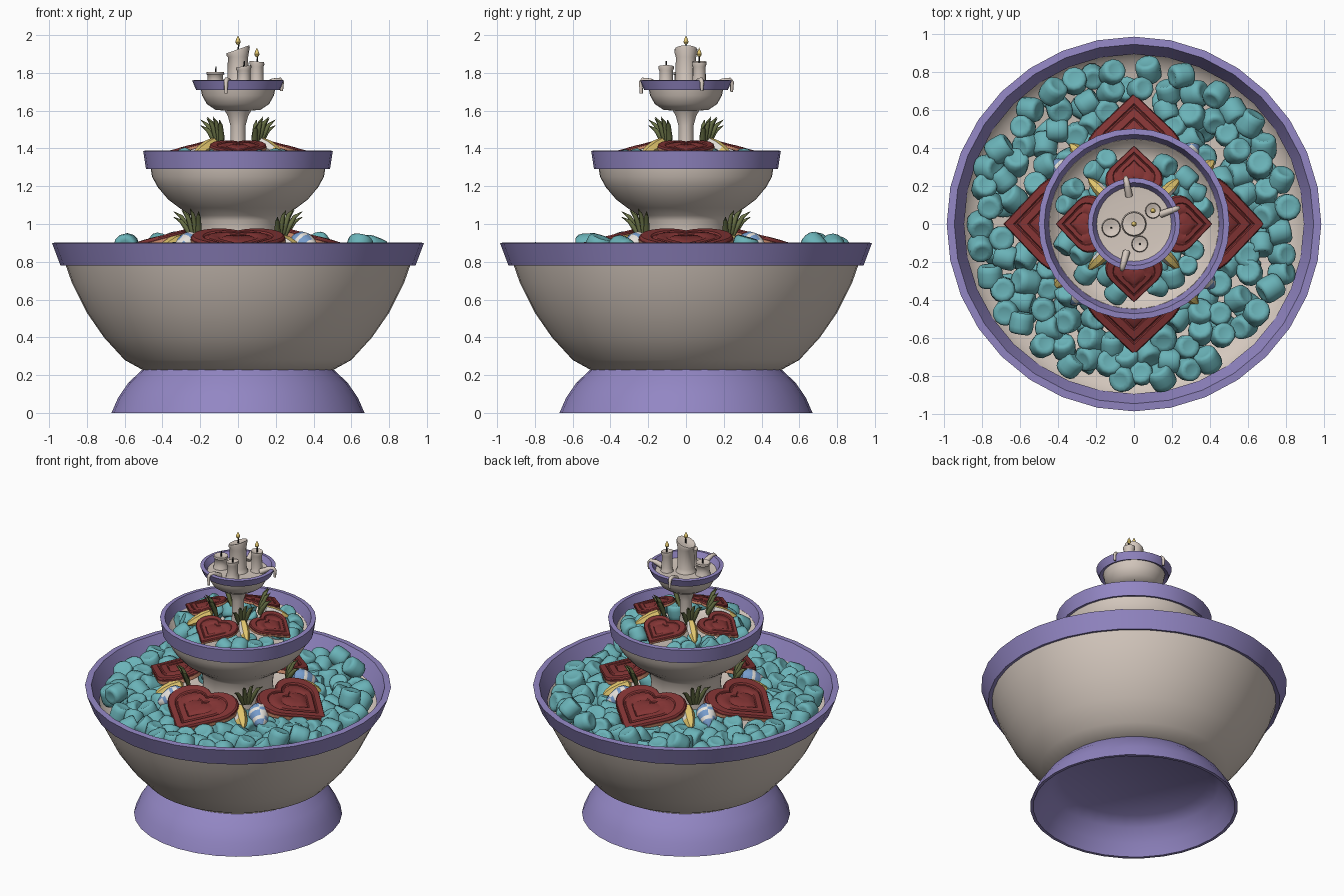
import bpy, bmesh, random
from math import sin, cos, pi, radians, hypot

random.seed(7)
cube = bpy.data.objects.get("Cube")
if cube:
    bpy.data.objects.remove(cube, do_unlink=True)


def material(name, r, g, b):
    m = bpy.data.materials.new(name)
    m.use_nodes = True
    m.diffuse_color = (r, g, b, 1)
    m.node_tree.nodes["Principled BSDF"].inputs["Base Color"].default_value = (r, g, b, 1)
    return m


PURPLE = material("lavender", .29, .24, .55)
CREAM = material("cream", .67, .585, .52)
TEAL = material("teal", .145, .45, .48)
RED = material("deep red", .23, .035, .035)
YELLOW = material("yellow", .78, .58, .16)
GREEN = material("leaf green", .14, .165, .06)
BLUE = material("icing blue", .18, .33, .60)
WHITE = material("icing white", .80, .77, .72)
BLACK = material("wick black", .02, .02, .02)
BISCUIT = material("biscuit", .66, .28, .16)


def finish(bm, name, mats, angle=40):
    bmesh.ops.remove_doubles(bm, verts=bm.verts, dist=.0001)
    bmesh.ops.recalc_face_normals(bm, faces=bm.faces)
    me = bpy.data.meshes.new(name)
    bm.to_mesh(me)
    bm.free()
    for m in mats:
        me.materials.append(m)
    me.shade_smooth()
    me.set_sharp_from_angle(angle=radians(angle))
    return me


def loft(name, rings, mats, bands=None, caps=False, angle=40):
    """Skin a list of closed point rings; bands gives a material per strip."""
    bm = bmesh.new()
    rows = [[bm.verts.new(p) for p in ring] for ring in rings]
    n = len(rows[0])
    for i, (lo, hi) in enumerate(zip(rows, rows[1:])):
        for j in range(n):
            k = (j + 1) % n
            f = bm.faces.new((lo[j], lo[k], hi[k], hi[j]))
            f.material_index = bands[i] if bands else 0
    if caps:
        bm.faces.new(rows[0])
        bm.faces.new(rows[-1]).material_index = bands[-1] if bands else 0
    return finish(bm, name, mats, angle)


def lathe(name, profile, mats, seg=32, bands=None, angle=40):
    rings = [[(r * cos(2 * pi * j / seg), r * sin(2 * pi * j / seg), z) for j in range(seg)]
             for r, z in profile]
    return loft(name, rings, mats, bands, angle=angle)


def place(name, me, loc=(0, 0, 0), rot=(0, 0, 0), scale=(1, 1, 1)):
    ob = bpy.data.objects.new(name, me)
    ob.location, ob.rotation_euler, ob.scale = loc, rot, scale
    bpy.context.collection.objects.link(ob)
    return ob


def tubes(name, paths, depth, mat, taper):
    cu = bpy.data.curves.new(name, 'CURVE')
    cu.dimensions = '3D'
    cu.bevel_depth, cu.bevel_resolution, cu.use_fill_caps = depth, 1, True
    cu.materials.append(mat)
    for path in paths:
        sp = cu.splines.new('POLY')
        sp.points.add(len(path) - 1)
        for pt, co, w in zip(sp.points, path, taper):
            pt.co, pt.radius = (*co, 1), w
    return place(name, cu)


def polar(a, r, t, z):
    """Point at angle a, radius r, shifted sideways by t."""
    return (r * cos(a) - t * sin(a), r * sin(a) + t * cos(a), z)


# Hollow foot
place("foot", lathe("foot", [(0, .23), (.505, .23), (.58, .16), (.635, .08), (.67, 0), (.65, 0),
                             (.61, .08), (.55, .16), (.48, .21), (0, .21)], [PURPLE]))

# Bowls with their stems and hollowed insides
place("large_bowl", lathe("large_bowl", [
    (0, .225), (.50, .225), (.60, .28), (.71, .40), (.80, .53), (.88, .69), (.915, .79), (.905, .80),
    (.895, .785), (.86, .75), (.80, .72), (.5, .70), (0, .70)], [CREAM], 48))
place("middle_bowl", lathe("middle_bowl", [
    (0, .69), (.24, .69), (.225, .94), (.235, 1.02), (.25, 1.045), (.31, 1.085), (.37, 1.13), (.425, 1.195),
    (.455, 1.25), (.465, 1.31), (.445, 1.315), (.43, 1.30), (.40, 1.27), (.35, 1.25), (0, 1.25)],
    [CREAM], 48))
place("candle_dish", lathe("candle_dish", [
    (0, 1.24), (.05, 1.24), (.04, 1.40), (.04, 1.52), (.055, 1.575), (.07, 1.60), (.12, 1.605), (.165, 1.635),
    (.19, 1.68), (.2, 1.725), (.16, 1.72), (0, 1.72)], [CREAM]))

# Flared rims
for name, inner, bottom, top, z0, z1, lip in (("large_rim", .893, .94, .985, .78, .90, .04),
                                              ("middle_rim", .443, .487, .502, 1.29, 1.387, .03),
                                              ("dish_rim", .195, .222, .243, 1.71, 1.76, .025)):
    place(name, lathe(name, [(inner, z0 + .012), (bottom, z0), (top, z1), (top - lip, z1 + .003),
                             (inner, z0 + .012)], [PURPLE], 32, angle=30))

# Shared pieces for the two filled tiers
marshmallow = lathe("marshmallow", [(0, -.047), (.03, -.050), (.047, -.054), (.058, -.043), (.062, -.02),
                                    (.060, .02), (.058, .043), (.047, .054), (.03, .050), (0, .047)],
                    [TEAL], 12, angle=60)


def heart_outline(s, n=9):
    """Right half is a straight side and a round lobe, then mirrored."""
    c, h = s / 8 ** .5, 3 * s / 8 ** .5
    half = [(0, 0), (c, c)]
    half += [(c + s / 2 * cos(-pi / 4 + pi * i / n), h + s / 2 * sin(-pi / 4 + pi * i / n)) for i in range(n + 1)]
    return half + [(-x, y) for x, y in half[-2:0:-1]]


S = .29
outline = heart_outline(S)
steps = [(.97, 0), (1, .004), (1, .027), (.985, .029), (.985, .038), (.95, .046), (.74, .046),
         (.71, .038), (.67, .038), (.63, .046), (.42, .046), (.39, .04), (.36, .04), (.32, .046), (.1, .048)]
mid = .8 * S
heart = loft("heart_biscuit", [[(x * k, mid + (y - mid) * k, z) for x, y in outline] for k, z in steps],
             [BISCUIT, RED], [0, 0] + [1] * (len(steps) - 3), caps=True)

# Berry: icing blue, with a striped white right-hand side
berry = lathe("iced_berry", [(0, -.075), (.035, -.07), (.055, -.045), (.06, -.02), (.058, 0), (.052, .022),
                             (.047, .035), (.038, .055), (.031, .065), (.016, .085), (0, .092)],
              [BLUE, WHITE], 12, [0, 0, 0, 1, 0, 0, 1, 0, 0, 0])
for p in berry.polygons:
    if p.center.x > .012:
        p.material_index = 1 - p.material_index
wedge = lathe("fruit_wedge", [(0, -.10), (.035, -.085), (.045, -.03), (.04, .03), (.026, .075), (0, .11)],
              [YELLOW, WHITE], 6)
for p in wedge.polygons:
    if p.center.x < -.01 and p.center.z < .05:
        p.material_index = 1


def fill_tier(label, k, top, r0, r1, size, lift, tip_z):
    # Scattered marshmallows: a sparse bed, then a dense layer kept clear of the heart biscuits
    for drop, gap in ((.08, .15), (0, .09)):
        spots = []
        for _ in range(9000):
            a, r = random.uniform(0, 2 * pi), r1 * random.uniform((r0 / r1) ** 2, 1) ** .5
            x, y = r * cos(a), r * sin(a)
            if r > r1 - drop * .6 or abs(x) + abs(y) < .74 * k and min(abs(x), abs(y)) < .2 * k:
                continue
            if any(hypot(x - u, y - v) < gap * size for u, v in spots):
                continue
            spots.append((x, y))
            z = top - drop * size + random.uniform(-.015, .012)
            if not drop and r > .85 * r1 and random.random() < .1:
                z += lift
            sc = size * random.uniform(.95, 1.1)
            place(label + "_marshmallow", marshmallow, (x, y, z),
                  (random.uniform(0, pi), 0, random.uniform(0, 2 * pi)), (sc, sc, sc))

    # Leaning heart biscuits, tips outward
    for i in range(4):
        a = i * pi / 2
        place(label + "_heart", heart, polar(a, .68 * k, 0, tip_z),
              (radians(15), 0, a + pi / 2), (k * 1.02, k, k))


fill_tier("large", 1, .82, .33, .82, 1.06, .055, .818)
fill_tier("middle", .6, 1.325, .13, .37, .9, .015, 1.348)

# Fruit and leaf clusters on the diagonals
for i in range(4):
    a = pi / 4 + i * pi / 2
    place("iced_berry", berry, polar(a, .44, .06, .885), (radians(112), 0, a + pi / 2), (1.12, 1.12, 1.12))
    place("fruit_wedge", wedge, polar(a, .44, -.06, .885), (radians(112), 0, a + pi / 2))
    place("small_fruit_wedge", wedge, polar(a, .25, 0, 1.40), (radians(115), 0, a + pi / 2), (.75, .75, .95))
    for label, base, z, spread in (("lower_leaves", .32, .92, .045), ("upper_leaves", .14, 1.405, .034)):
        paths = []
        for j in (-1.5, -.5, .5, 1.5):
            t, h = j * spread, .17 - .025 * abs(j) + .01 * j
            paths.append([polar(a, base, t * .3, z), polar(a, base + .015, t * .6, z + h * .4),
                          polar(a, base + .04, t * .95, z + h * .8), polar(a, base + .07, t * 1.4, z + h)])
        tubes(label, paths, .016, GREEN, (.7, 1, .75, .05))

# Candles with wicks, flames and melted wax
flame = lathe("flame", [(0, 0), (.009, .006), (.014, .017), (.009, .032), (0, .052)], [YELLOW], 10)
for name, x, y, r, top, slant, lit in (("tall_candle", 0, 0, .06, 1.925, .35, True),
                                       ("left_candle", -.12, -.02, .046, 1.805, 0, False),
                                       ("right_candle", .1, .07, .038, 1.86, -.1, True),
                                       ("front_candle", .03, -.105, .04, 1.835, .15, False)):
    h = top - 1.72
    me = lathe(name, [(0, 0), (r * 1.1, 0), (r, .015), (r * .92, .03), (r * .9, h * .8), (r * 1.04, h - .012),
                      (r, h), (r * .75, h - .002), (r * .5, h - .007), (0, h - .008)], [CREAM], 16, angle=60)
    for v in me.vertices:
        if v.co.z > h * .85:
            v.co.z += v.co.x * slant
    place(name, me, (x, y, 1.72))
    tubes(name + "_wick", [[(x, y, top - .02), (x + .002, y, top + .005), (x + .004, y, top + .028)]],
          .005, BLACK, (1, 1, .7))
    if lit:
        place(name + "_flame", flame, (x, y, top + .022))

# Wax running over the dish rim
for deg, low in ((100, 1.70), (20, 1.705), (255, 1.69)):
    a = radians(deg)
    tubes("wax_drip", [[polar(a, r, 0, z) for r, z in
                        ((.15, 1.73), (.20, 1.757), (.235, 1.763), (.248, 1.75), (.245, low))]],
          .014, CREAM, (1.4, 1.2, 1, .8, .6))
